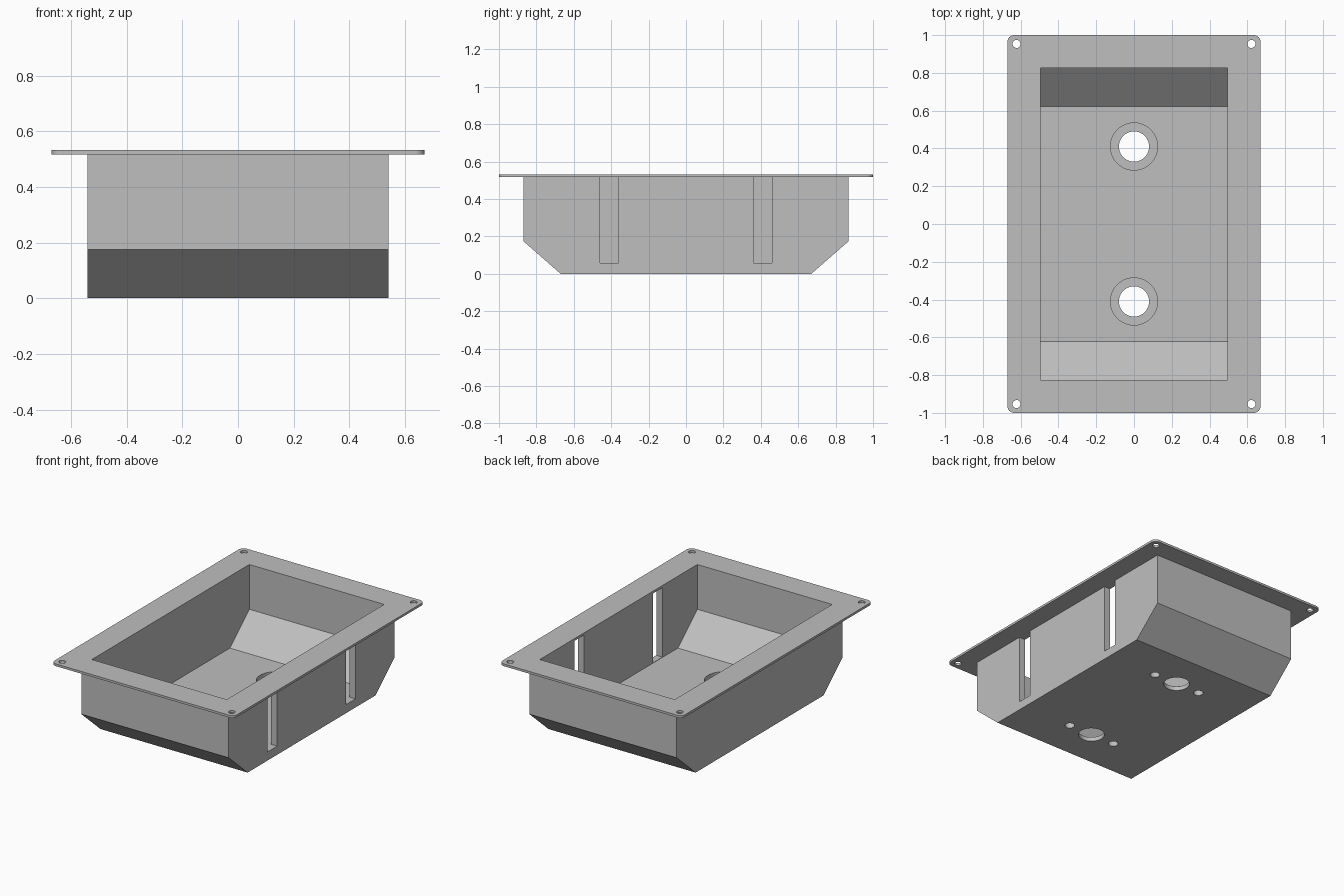
import bpy, bmesh
from mathutils import Matrix

if "Cube" in bpy.data.objects:
    bpy.data.objects.remove(bpy.data.objects["Cube"], do_unlink=True)

# Overall sizes
TOP, RIM_Z = 0.532, 0.517
FLOOR = 0.055
HOLE_Y = 0.41

grey = bpy.data.materials.new("plain grey")
grey.use_nodes = True
grey.diffuse_color = (0.52, 0.52, 0.52, 1)
grey.node_tree.nodes["Principled BSDF"].inputs["Base Color"].default_value = (0.52, 0.52, 0.52, 1)


def make_object(name, bm):
    bmesh.ops.recalc_face_normals(bm, faces=bm.faces[:])
    mesh = bpy.data.meshes.new(name)
    bm.to_mesh(mesh)
    bm.free()
    mesh.materials.append(grey)
    obj = bpy.data.objects.new(name, mesh)
    bpy.context.collection.objects.link(obj)
    return obj


def box(name, lo, hi, corner=0):
    bm = bmesh.new()
    size = [b - a for a, b in zip(lo, hi)]
    mid = [(a + b) / 2 for a, b in zip(lo, hi)]
    bmesh.ops.create_cube(bm, matrix=Matrix.Translation(mid) @ Matrix.Diagonal((*size, 1)))
    if corner:
        upright = [e for e in bm.edges if abs(e.verts[0].co.z - e.verts[1].co.z) > size[2] / 2]
        bmesh.ops.bevel(bm, geom=upright, offset=corner, segments=6, profile=0.5, affect='EDGES')
    return make_object(name, bm)


def cylinder(name, x, y, radius, low, high):
    bm = bmesh.new()
    bmesh.ops.create_cone(bm, cap_ends=True, segments=40, radius1=radius, radius2=radius,
                          depth=high - low, matrix=Matrix.Translation((x, y, (low + high) / 2)))
    return make_object(name, bm)


def trough(name, half_x, wall_y, floor_y, floor_z, slope_z, top_z):
    """Six-sided side profile, extruded along x."""
    half = [(floor_y, floor_z), (wall_y, slope_z), (wall_y, top_z)]
    outline = half + [(-y, z) for y, z in reversed(half)]
    bm = bmesh.new()
    face = bm.faces.new([bm.verts.new((-half_x, y, z)) for y, z in outline])
    new = bmesh.ops.extrude_face_region(bm, geom=[face])["geom"]
    moved = [v for v in new if isinstance(v, bmesh.types.BMVert)]
    bmesh.ops.translate(bm, verts=moved, vec=(2 * half_x, 0, 0))
    return make_object(name, bm)


def cut(target, cutters):
    for cutter in cutters:
        cutter.hide_render = True
        mod = target.modifiers.new("cut", 'BOOLEAN')
        mod.operation = 'DIFFERENCE'
        mod.solver = 'EXACT'
        mod.object = cutter
        bpy.context.view_layer.objects.active = target
        bpy.ops.object.modifier_apply(modifier=mod.name)
        bpy.data.objects.remove(cutter, do_unlink=True)


def smooth(obj):
    bpy.ops.object.select_all(action='DESELECT')
    obj.select_set(True)
    bpy.context.view_layer.objects.active = obj
    bpy.ops.object.shade_smooth_by_angle(angle=0.5)


# Tray with sloping ends and a matching hollow
tray = trough("tray", 0.54, 0.87, 0.67, 0, 0.175, RIM_Z)
cutters = [trough("hollow_cutter", 0.495, 0.825, 0.622, FLOOR, 0.235, 0.7)]
for side in (-1, 1):
    y = side * HOLE_Y
    # Tall slot in the left wall, open up to the rim
    cutters.append(box("slot_cutter", (0.45, y - 0.05, FLOOR + 0.002), (0.6, y + 0.05, 0.7)))
    # Floor hole with a wider recess above it
    cutters.append(cylinder("recess_cutter", 0, y, 0.125, 0.028, 0.2))
    cutters.append(cylinder("hole_cutter", 0, y, 0.08, -0.1, 0.2))
    # Blind screw holes in the underside
    for x in (-0.175, 0.175):
        cutters.append(cylinder("screw_cutter", x, y, 0.03, -0.1, 0.04))
cut(tray, cutters)
smooth(tray)

# Flat rim with rounded corners, opening and corner holes
rim = box("rim", (-0.67, -1, RIM_Z), (0.67, 1, TOP), corner=0.035)
cutters = [box("opening_cutter", (-0.495, -0.825, 0.4), (0.495, 0.825, 0.7))]
for x in (-0.622, 0.622):
    for y in (-0.953, 0.953):
        cutters.append(cylinder("corner_cutter", x, y, 0.021, 0.4, 0.7))
cut(rim, cutters)
smooth(rim)
